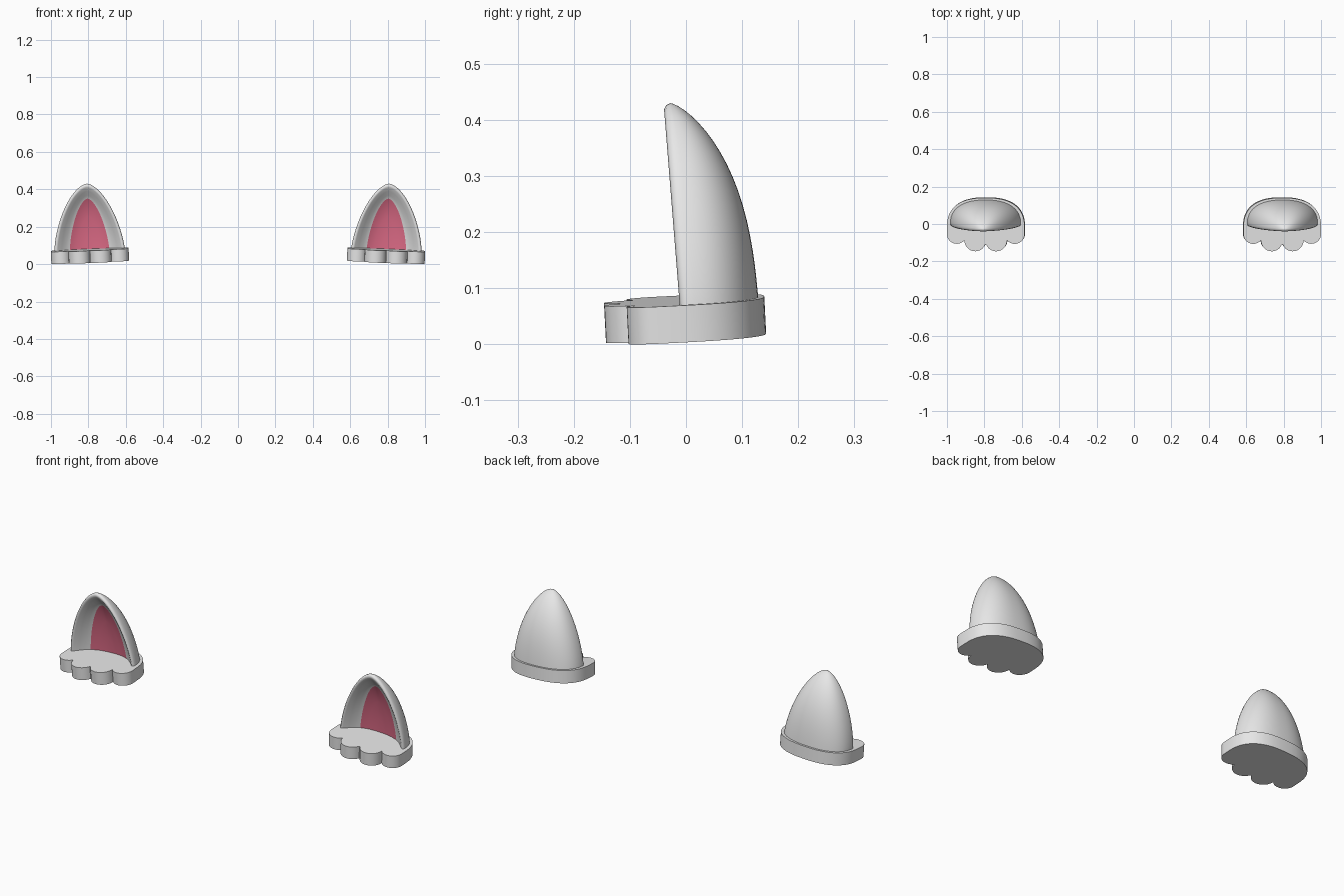
import bpy, bmesh
from math import sin, cos, pi, radians
from mathutils import Matrix, Vector

if "Cube" in bpy.data.objects:
    bpy.data.objects.remove(bpy.data.objects["Cube"])


def material(name, rgb):
    m = bpy.data.materials.new(name)
    m.use_nodes = True
    m.diffuse_color = (*rgb, 1)
    m.node_tree.nodes["Principled BSDF"].inputs["Base Color"].default_value = (*rgb, 1)
    return m


GREY = material("light_grey", (0.8, 0.8, 0.8))
PINK = material("rose_pink", (0.78, 0.16, 0.26))
CX = 0.792          # distance of each ear from the middle
Z0, H = 0.055, 0.375  # foot and height of an ear
STEPS = 20


def finish(bm, name, angle):
    """Turn a left-side mesh into a mirrored pair."""
    bmesh.ops.remove_doubles(bm, verts=bm.verts, dist=1e-5)
    bmesh.ops.recalc_face_normals(bm, faces=bm.faces)
    me = bpy.data.meshes.new(name)
    bm.to_mesh(me)
    bm.free()
    ob = bpy.data.objects.new(name, me)
    bpy.context.collection.objects.link(ob)
    me.materials.append(GREY)
    me.materials.append(PINK)
    mod = ob.modifiers.new("pair", 'MIRROR')
    mod.use_mirror_merge = False
    bpy.context.view_layer.objects.active = ob
    ob.select_set(True)
    bpy.ops.object.shade_smooth_by_angle(angle=radians(angle))
    ob.select_set(False)


def fullness(t):
    return max(0.0, 1 - t ** 2.8) ** 0.7


def place(x, y, z):
    """Ear space to world: leans forward and slightly outward."""
    return Vector((CX + x + 0.04 * z, -0.01 - 0.08 * z + y, Z0 + z))


def spow(v, p):
    return abs(v) ** p * (1 if v > 0 else -1)


def grid(bm, rows, first_pink=None):
    verts = [[bm.verts.new(p) for p in row] for row in rows]
    for i in range(len(verts) - 1):
        a, b = verts[i], verts[i + 1]
        for j in range(len(a) - 1):
            f = bm.faces.new((a[j], a[j + 1], b[j + 1], b[j]))
            if first_pink is not None and i >= first_pink:
                f.material_index = 1


# Ears: domed back, rounded rim and hollow front
RIM = 0.012
bm = bmesh.new()
back = []
for i in range(STEPS + 1):
    th = pi / 2 * i / STEPS
    w = 0.19 * max(0, cos(th)) ** 1.2
    t = sin(th) ** 1.25
    d = (0.141 - RIM) * fullness(t)
    row = []
    for j in range(2 * STEPS + 1):
        a = pi * j / (2 * STEPS)
        row.append(place(w * spow(cos(a), 0.85), RIM + d * abs(sin(a)) ** 0.85, t * H))
    back.append(row)
grid(bm, back)

# nested arches of the front: half width, height, depth; pink begins at the sixth
arches = [(0.19, H, RIM), (0.187, 0.371, 0.004), (0.181, 0.364, 0), (0.172, 0.354, 0.006),
          (0.15, 0.334, 0.027), (0.128, 0.312, 0.046), (0.107, 0.295, 0.058),
          (0.07, 0.2, 0.07), (0.03, 0.1, 0.075), (0, 0, 0.076)]
front = []
for n, (w, h, depth) in enumerate(arches):
    row = []
    for j in range(2 * STEPS + 1):
        th = pi * j / (2 * STEPS)
        z = h * abs(sin(th)) ** 1.25
        k = 1 if n < 3 else 0.35 + 0.65 * fullness(z / H)
        row.append(place(w * spow(cos(th), 1.2), depth * k, z))
    front.append(row)
grid(bm, front, 6)
bmesh.ops.dissolve_degenerate(bm, dist=1e-6, edges=bm.edges)
finish(bm, "ears", 80)

# Bases: rounded at the back, four scallops along the front
outline = [(0.208 * spow(cos(a), 0.8), -0.02 + 0.163 * abs(sin(a)) ** 0.8)
           for a in (pi * i / 32 for i in range(33))]


def scallop(cx, cy, r, start, end):
    for i in range(13):
        a = radians(start + (end - start) * i / 12)
        outline.append((cx + r * cos(a), cy + r * sin(a)))


scallop(-0.155, -0.05, 0.053, 180, 320)
scallop(-0.056, -0.085, 0.058, 182, 338)
scallop(0.056, -0.085, 0.058, 202, 358)
scallop(0.155, -0.05, 0.053, 220, 360)

bm = bmesh.new()
face = bm.faces.new([bm.verts.new((x, y, 0)) for x, y in outline])
ext = bmesh.ops.extrude_face_region(bm, geom=[face])
top = [v for v in ext["geom"] if isinstance(v, bmesh.types.BMVert)]
bmesh.ops.translate(bm, verts=top, vec=(0, 0, 0.066))
tilt = Matrix.Rotation(0.05, 4, 'X') @ Matrix.Rotation(0.043, 4, 'Y')
bm.transform(Matrix.Translation((0.79, 0, 0.0125)) @ tilt)
finish(bm, "scalloped_bases", 40)
